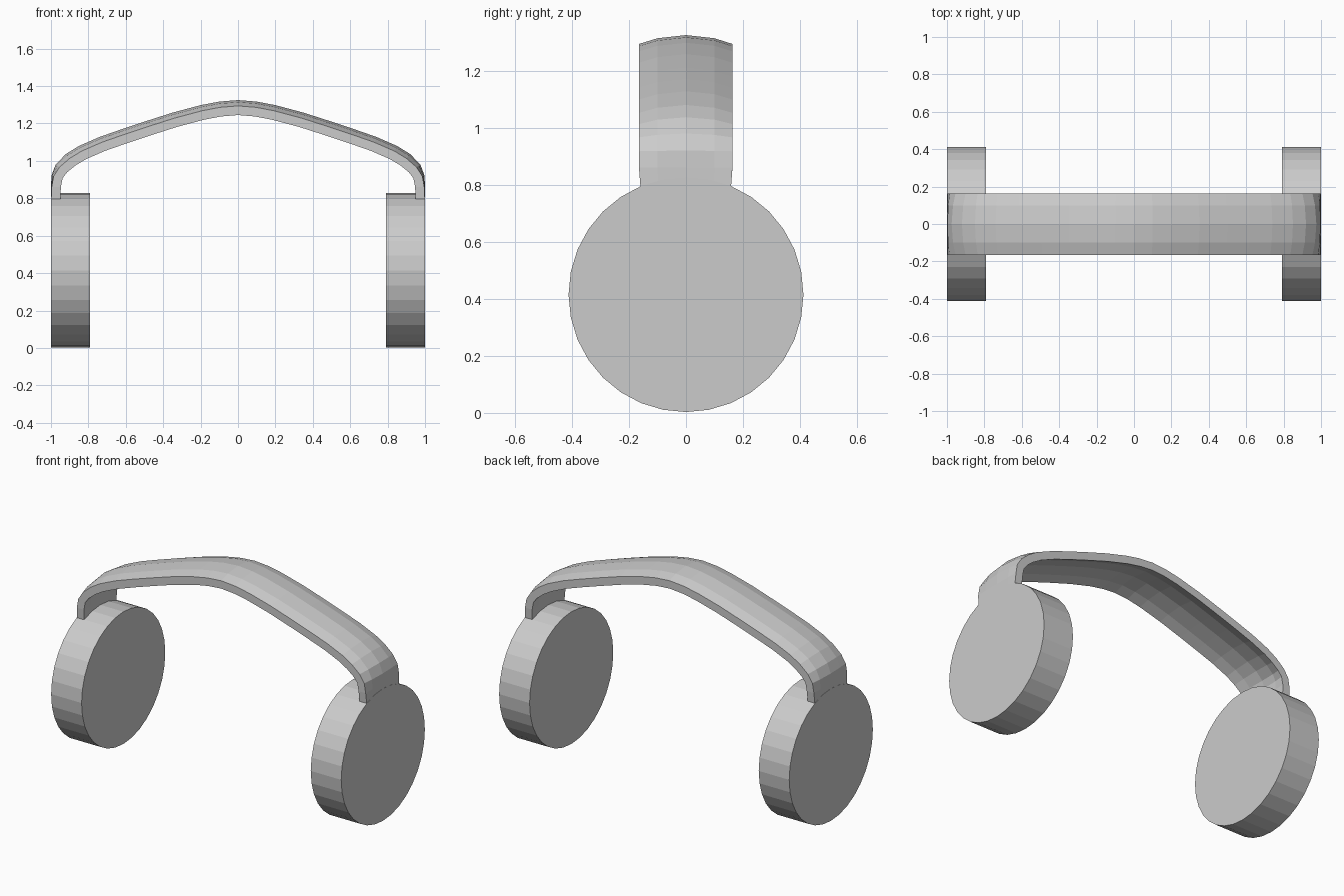
import bpy, bmesh, math
from mathutils import Vector, Matrix

if "Cube" in bpy.data.objects:
    bpy.data.objects.remove(bpy.data.objects["Cube"])

# Ear cups: 32-sided discs lying along x
def ear_cup(name, side):
    bm = bmesh.new()
    bmesh.ops.create_cone(bm, cap_ends=True, segments=32, radius1=0.412, radius2=0.412, depth=0.21)
    bm.transform(Matrix.Translation((side * 0.895, 0, 0.415)) @ Matrix.Rotation(math.pi / 2, 4, 'Y'))
    me = bpy.data.meshes.new(name)
    bm.to_mesh(me)
    bm.free()
    bpy.context.collection.objects.link(bpy.data.objects.new(name, me))

ear_cup("left_ear_cup", -1)
ear_cup("right_ear_cup", 1)

# Headband: outer centre line of one half (x, z, crown amount), mirrored over x
half = [(-0.999, 0.795, 0), (-0.999, 0.86, 0.1), (-0.998, 0.92, 0.4), (-0.975, 0.98, 0.8),
        (-0.92, 1.037, 1), (-0.85, 1.08, 1), (-0.74, 1.128, 1), (-0.62, 1.17, 1),
        (-0.5, 1.21, 1), (-0.35, 1.258, 1), (-0.2, 1.298, 1), (-0.1, 1.317, 1), (0, 1.325, 1)]
path = half + [(-x, z, c) for x, z, c in reversed(half[:-1])]

# Arched strip section: (y, drop from crown)
section = [(-0.165, 0.031), (-0.1, 0.011), (0, 0), (0.1, 0.011), (0.163, 0.031)]
thick = 0.049

bm = bmesh.new()
rings = []
for i, (x, z, c) in enumerate(path):
    a, b = path[max(i - 1, 0)], path[min(i + 1, len(path) - 1)]
    t = Vector((b[0] - a[0], 0, b[1] - a[1])).normalized()
    inward = Vector((t.z, 0, -t.x))
    w = 0.97 if i in (0, len(path) - 1) else 1.0
    ring = [Vector((x, y * w, z)) + inward * d * c for y, d in section]
    ring += [p + inward * thick for p in reversed(ring)]
    rings.append([bm.verts.new(p) for p in ring])
n = len(rings[0])
for r, s in zip(rings, rings[1:]):
    for k in range(n):
        bm.faces.new((r[k], r[(k + 1) % n], s[(k + 1) % n], s[k]))
bm.faces.new(rings[0])
bm.faces.new(rings[-1])
bmesh.ops.recalc_face_normals(bm, faces=bm.faces)
me = bpy.data.meshes.new("headband")
bm.to_mesh(me)
bm.free()
bpy.context.collection.objects.link(bpy.data.objects.new("headband", me))
